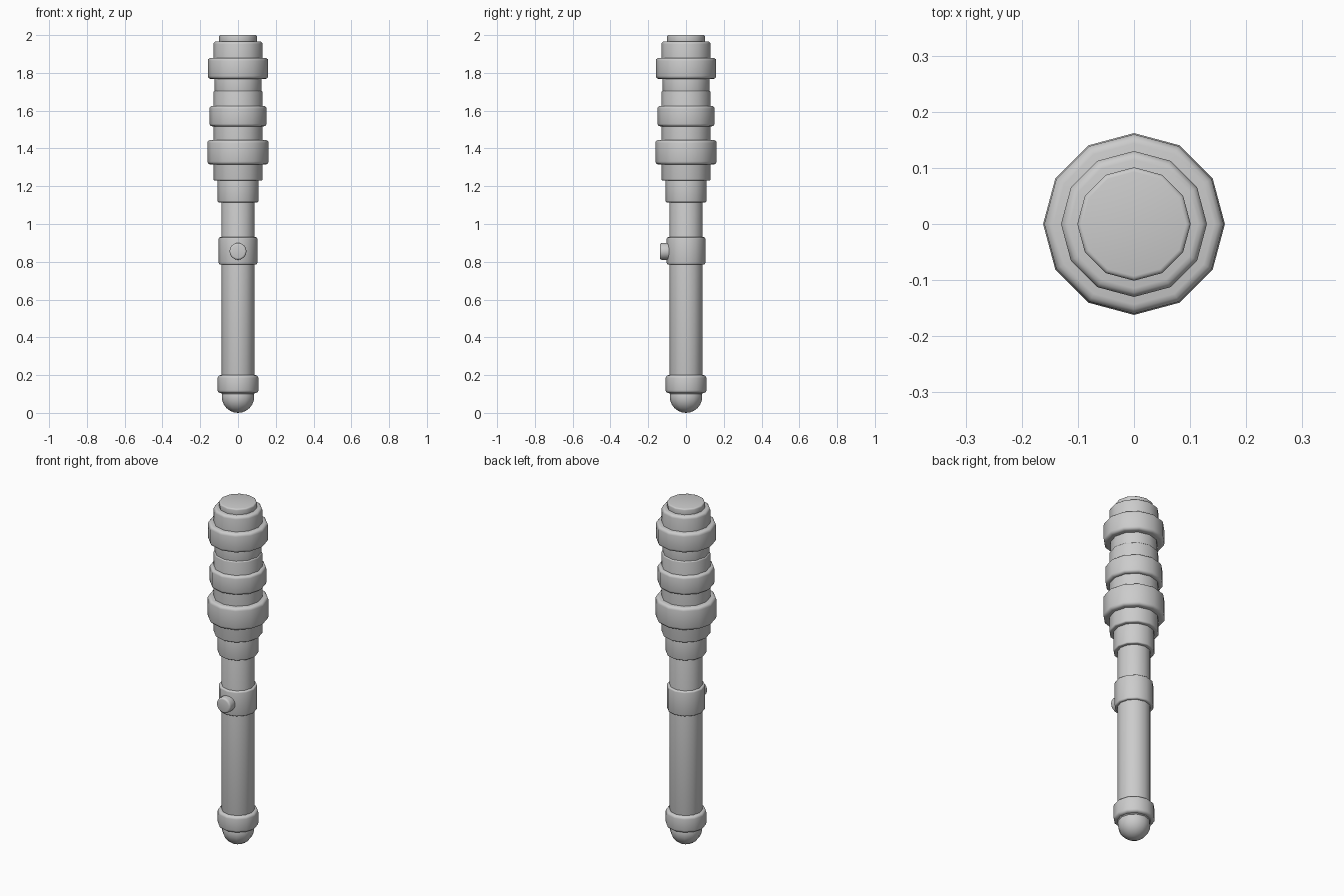
import bpy, bmesh, math
from mathutils import Matrix

if "Cube" in bpy.data.objects:
    bpy.data.objects.remove(bpy.data.objects["Cube"])

grey = bpy.data.materials.new("plain grey")
grey.use_nodes = True
grey.diffuse_color = (0.6, 0.6, 0.6, 1)
grey.node_tree.nodes["Principled BSDF"].inputs["Base Color"].default_value = (0.6, 0.6, 0.6, 1)


def finish(name, bm):
    mesh = bpy.data.meshes.new(name)
    bm.to_mesh(mesh)
    bm.free()
    mesh.materials.append(grey)
    obj = bpy.data.objects.new(name, mesh)
    bpy.context.collection.objects.link(obj)
    bpy.ops.object.select_all(action='DESELECT')
    obj.select_set(True)
    bpy.context.view_layer.objects.active = obj
    bpy.ops.object.shade_smooth_by_angle(angle=math.radians(40))
    return obj


def drum(name, radius, low, high, bevel, sides=12, turn=Matrix()):
    """Closed cylinder between two heights with rounded rims."""
    bm = bmesh.new()
    bmesh.ops.create_cone(bm, cap_ends=True, segments=sides, radius1=radius,
                          radius2=radius, depth=high - low,
                          matrix=turn @ Matrix.Translation((0, 0, (low + high) / 2)))
    rims = [e for e in bm.edges if e.calc_face_angle() > 1.2]
    bmesh.ops.bevel(bm, geom=rims, offset=bevel, segments=3, profile=0.5,
                    affect='EDGES', clamp_overlap=True)
    return finish(name, bm)


# Handle, collars and stepped head: name, radius, bottom, top, rim rounding
for part in (
    ("shaft", 0.088, 0.1, 1.15, 0.004),
    ("lower_collar", 0.108, 0.105, 0.2, 0.015),
    ("button_collar", 0.102, 0.785, 0.93, 0.008),
    ("neck", 0.108, 1.115, 1.25, 0.006),
    ("head_base", 0.13, 1.23, 1.706, 0.008),
    ("head_groove", 0.124, 1.69, 1.79, 0.004),
    ("head_crown", 0.13, 1.77, 1.967, 0.015),
    ("lower_head_ring", 0.162, 1.315, 1.445, 0.016),
    ("middle_head_ring", 0.151, 1.517, 1.625, 0.014),
    ("upper_head_ring", 0.16, 1.768, 1.88, 0.016),
    ("top_cap", 0.101, 1.95, 2.0, 0.008),
):
    drum(*part)

# Rounded pommel
bm = bmesh.new()
bmesh.ops.create_uvsphere(bm, u_segments=12, v_segments=12, radius=0.086,
                          matrix=Matrix.Translation((0, 0, 0.086)))
finish("pommel", bm)

# Push button on the front of its collar
to_front = Matrix.Translation((0, 0, 0.855)) @ Matrix.Rotation(math.pi / 2, 4, 'X')
drum("button", 0.045, 0.08, 0.138, 0.01, 16, to_front)
